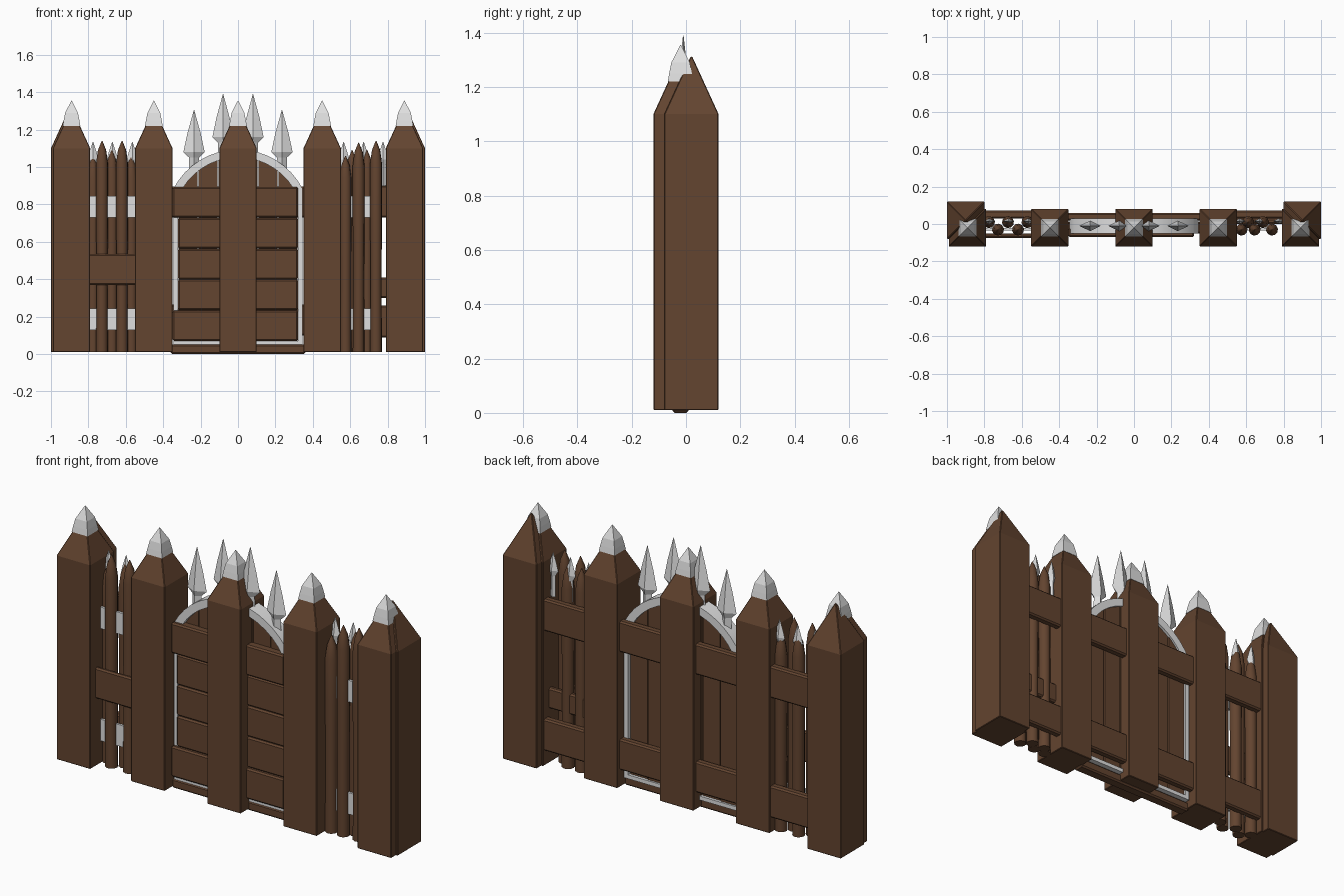
import bpy, bmesh, math

if "Cube" in bpy.data.objects:
    bpy.data.objects.remove(bpy.data.objects["Cube"])


def material(name, rgb):
    m = bpy.data.materials.new(name)
    m.diffuse_color = (*rgb, 1)
    m.use_nodes = True
    m.node_tree.nodes["Principled BSDF"].inputs["Base Color"].default_value = m.diffuse_color
    return m


WOOD = material("brown_wood", (0.125, 0.058, 0.029))
METAL = material("pale_metal", (0.74, 0.74, 0.74))


def finish(bm, name, mat, bevel=0.0, smooth=False):
    bmesh.ops.recalc_face_normals(bm, faces=bm.faces)
    me = bpy.data.meshes.new(name)
    bm.to_mesh(me)
    bm.free()
    me.materials.append(mat)
    ob = bpy.data.objects.new(name, me)
    bpy.context.collection.objects.link(ob)
    if bevel:
        b = ob.modifiers.new("bevel", 'BEVEL')
        b.width, b.segments, b.limit_method = bevel, 1, 'ANGLE'
    if smooth:
        bpy.context.view_layer.objects.active = ob
        ob.select_set(True)
        bpy.ops.object.shade_smooth_by_angle(angle=math.radians(50))
        ob.select_set(False)
    return ob


def loft(name, mat, x, y, levels, sides=4, turn=math.pi / 4, bevel=0.0, smooth=False):
    """Stack of rings given as (z, x radius, y radius), closed at both ends."""
    bm = bmesh.new()
    rings = []
    for z, rx, ry in levels:
        angles = [turn + 2 * math.pi * i / sides for i in range(sides)]
        rings.append([bm.verts.new((x + rx * math.cos(a), y + ry * math.sin(a), z)) for a in angles])
    for a, b in zip(rings, rings[1:]):
        for i in range(sides):
            j = (i + 1) % sides
            bm.faces.new((a[i], a[j], b[j], b[i]))
    bm.faces.new(rings[0])
    bm.faces.new(rings[-1])
    return finish(bm, name, mat, bevel, smooth)


def box(name, x0, x1, y0, y1, z0, z1, mat=WOOD, bevel=0.008):
    bm = bmesh.new()
    bmesh.ops.create_cube(bm, size=1)
    for v in bm.verts:
        v.co = ((x0 + x1) / 2 + v.co.x * (x1 - x0), (y0 + y1) / 2 + v.co.y * (y1 - y0),
                (z0 + z1) / 2 + v.co.z * (z1 - z0))
    return finish(bm, name, mat, bevel)


def square(levels):
    return [(z, h * math.sqrt(2), h * math.sqrt(2)) for z, h in levels]


# Large sharpened posts with metal caps
POST = square([(0.01, 0.1), (1.1, 0.1), (1.312, 0.003)])
CAP = square([(1.22, 0.047), (1.25, 0.042), (1.29, 0.034), (1.355, 0.001)])
for x in (-0.89, -0.45, 0, 0.45, 0.89):
    loft("post", WOOD, x, -0.02, POST, bevel=0.006)
    loft("post_cap", METAL, x, -0.02, CAP)
for x in (-0.9, 0.9):
    loft("corner_post", WOOD, x, 0.02, POST, bevel=0.006)


# Side panels of round stakes, metal bands and rear rails
def stake(x, y, top, r=0.032):
    loft("stake", WOOD, x, y, [(0.01, r, r), (0.4, r * 0.93, r), (0.7, r, r), (top - 0.12, r, r),
         (top - 0.05, r * 0.7, r * 0.7), (top, 0.002, 0.002)], sides=10, smooth=True)


for x, top in ((-0.727, 1.14), (-0.62, 1.14), (0.575, 1.06), (0.645, 1.13), (0.738, 1.14)):
    stake(x, -0.03, top)
for x, top in ((-0.775, 1.06), (-0.674, 1.09), (-0.57, 1.06), (0.61, 1.09), (0.69, 1.09)):
    stake(x, 0.01, top)


def spear(x, y, base, wide, top, w, t):
    loft("spearhead", METAL, x, y, [(base, w * 0.5, t * 0.8), (wide - 0.03, w * 0.45, t * 0.8),
         (wide, w, t), (wide + (top - wide) * 0.45, w * 0.62, t * 0.55), (top, 0.001, 0.001)], turn=0)


for s in (-1, 1):
    lo, hi = sorted((s * 0.54, s * 0.8))
    for z in (0.13, 0.73):
        band_end = hi if s < 0 else 0.76
        box("metal_band", lo, band_end, -0.034, -0.022, z, z + 0.115, METAL, 0)
    for z in (0.09, 0.73):
        box("rear_rail", lo, hi, 0.03, 0.072, z, z + 0.17)
    for x in (0.565, 0.672, 0.775):
        spear(s * x, 0.015, 0.9, 1.04, 1.135, 0.03, 0.015)
box("front_crossboard", -0.8, -0.54, -0.075, -0.05, 0.37, 0.535)
box("inner_crossboard", 0.54, 0.8, 0.0, 0.03, 0.3, 0.41)

# Arched gate: metal frame
R, CZ = 0.389, 0.705


def outline(off):
    r, hw, low = R - off, 0.345 - off * 0.55, 0.05 + off * 0.5
    a0 = math.acos(hw / r)
    pts = [(-hw, low)]
    for i in range(17):
        a = math.pi - a0 - (math.pi - 2 * a0) * i / 16
        pts.append((r * math.cos(a), CZ + r * math.sin(a)))
    return pts + [(hw, low)]


bm = bmesh.new()
loops = [[bm.verts.new((x, y, z)) for x, z in outline(off)]
         for off, y in ((0, -0.05), (0, 0.03), (0.042, 0.03), (0.042, -0.05))]
n = len(loops[0])
for k in range(4):
    a, b = loops[k], loops[(k + 1) % 4]
    for i in range(n):
        j = (i + 1) % n
        bm.faces.new((a[i], a[j], b[j], b[i]))
finish(bm, "gate_frame", METAL, smooth=True)

# Upright gate planks, cut to follow the arch
W = 0.107
for i in range(6):
    x0 = -0.321 + i * W
    bm = bmesh.new()
    prof = [(x0 + 0.003, 0.06), (x0 + W - 0.003, 0.06)]
    for k in range(5):
        x = x0 + W - 0.003 - (W - 0.006) * k / 4
        prof.append((x, CZ + math.sqrt((R - 0.03) ** 2 - x * x)))
    y0, y1 = (-0.03, 0.015) if i % 2 else (-0.025, 0.02)
    f = bm.faces.new([bm.verts.new((x, y0, z)) for x, z in prof])
    ext = bmesh.ops.extrude_face_region(bm, geom=[f])
    for v in ext["geom"]:
        if isinstance(v, bmesh.types.BMVert):
            v.co.y = y1
    finish(bm, "gate_plank", WOOD)

# Horizontal boards on the front, rails on the back, sill underneath
for i in range(5):
    z = 0.07 + i * 0.165
    left = -0.35 if i in (0, 4) else -0.322
    front = -0.07 if i in (0, 4) else -0.062
    box("gate_board", left, 0.322, front, -0.02, z, z + 0.163)
for z in (0.1, 0.73):
    box("gate_rear_rail", -0.36, 0.36, 0.018, 0.06, z, z + 0.165)
box("gate_sill", -0.36, 0.36, -0.05, 0.01, 0.0, 0.05)

# Tall spearheads above the arch
for s in (-1, 1):
    spear(s * 0.235, -0.01, 0.98, 1.08, 1.305, 0.057, 0.028)
    spear(s * 0.08, -0.01, 1.04, 1.16, 1.39, 0.057, 0.028)
